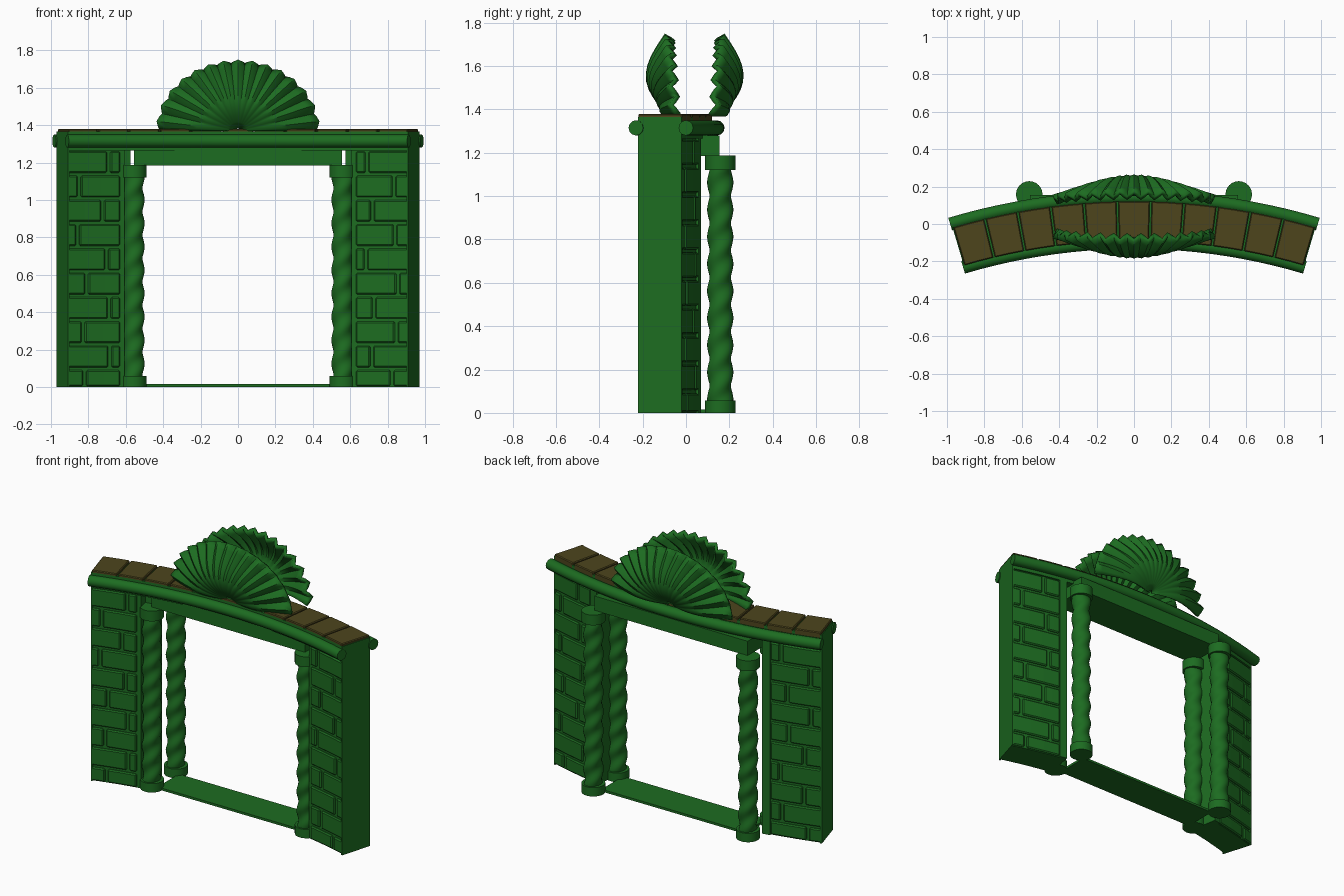
import bpy, bmesh, random
from math import sin, cos, pi, radians, asin, hypot

if "Cube" in bpy.data.objects:
    bpy.data.objects.remove(bpy.data.objects["Cube"])

random.seed(4)
YC = -3.294            # centre of the plan arc
R_IN, R_OUT = 3.204, 3.415
END = radians(16.5)


def material(name, col):
    m = bpy.data.materials.new(name)
    m.diffuse_color = (*col, 1)
    m.use_nodes = True
    m.node_tree.nodes["Principled BSDF"].inputs["Base Color"].default_value = m.diffuse_color
    return m


GREEN = material("dark_green", (0.012, 0.15, 0.015))
OLIVE = material("olive", (0.075, 0.06, 0.012))


def finish(name, bm, mat, bevel=0, smooth=None):
    bmesh.ops.recalc_face_normals(bm, faces=bm.faces)
    me = bpy.data.meshes.new(name)
    bm.to_mesh(me)
    bm.free()
    ob = bpy.data.objects.new(name, me)
    bpy.context.collection.objects.link(ob)
    me.materials.append(mat)
    if bevel:
        b = ob.modifiers.new("bevel", 'BEVEL')
        b.width = bevel
        b.segments = 1
    if smooth:
        bpy.ops.object.select_all(action='DESELECT')
        ob.select_set(True)
        bpy.context.view_layer.objects.active = ob
        bpy.ops.object.shade_smooth_by_angle(angle=radians(smooth))
    return ob


def skin(bm, rings, caps=True):
    """Bridge closed rings of points."""
    vs = [[bm.verts.new(p) for p in r] for r in rings]
    n = len(vs[0])
    for a, b in zip(vs, vs[1:]):
        for i in range(n):
            bm.faces.new((a[i], a[(i + 1) % n], b[(i + 1) % n], b[i]))
    if caps:
        bm.faces.new(vs[0])
        bm.faces.new(vs[-1])


def sweep(bm, profile, a0, a1, n):
    """Sweep an (r, z) profile along the plan arc."""
    rings = []
    for i in range(n + 1):
        a = a0 + (a1 - a0) * i / n
        rings.append([(r * sin(a), YC + r * cos(a), z) for r, z in profile])
    skin(bm, rings)


def rect(r0, r1, z0, z1):
    return [(r0, z0), (r1, z0), (r1, z1), (r0, z1)]


def box(bm, x0, x1, y0, y1, z0, z1):
    skin(bm, [[(x0, y0, z), (x1, y0, z), (x1, y1, z), (x0, y1, z)] for z in (z0, z1)])


# Wall piers, door posts and bricks on both faces
for side, s in (("left", -1), ("right", 1)):
    bm = bmesh.new()
    sweep(bm, rect(R_IN + .012, R_OUT - .012, 0, 1.28), s * radians(10.9), s * END, 6)
    finish(side + "_pier", bm, GREEN)
    bm = bmesh.new()
    sweep(bm, rect(R_IN + .08, R_OUT, 0, 1.28), s * radians(10.1), s * radians(10.95), 1)
    finish(side + "_door_post", bm, GREEN)
    bm = bmesh.new()
    for r0, r1, xa in ((R_IN, R_IN + .03, .63), (R_OUT - .03, R_OUT, .645)):
        start = asin(xa / r0)
        for k in range(10):
            z0, z1 = max(.005, .13 * k - .025), .13 * k + .09
            f = (.25 if k % 2 else .7) + random.uniform(-.08, .12)
            cut = start + (END - start) * f
            g = .0028
            sweep(bm, rect(r0, r1, z0, z1), s * start, s * (cut - g), 2)
            sweep(bm, rect(r0, r1, z0, z1), s * (cut + g), s * (END - .001), 2)
    finish(side + "_bricks", bm, GREEN, bevel=.007)
    # plain end slab
    bm = bmesh.new()
    sweep(bm, rect(R_IN, R_OUT, 0, 1.28), s * (END - .003), s * END, 1)
    finish(side + "_end_slab", bm, GREEN)

# Curved band over the gate, coping tiles and round mouldings
bm = bmesh.new()
sweep(bm, rect(R_IN, R_OUT, 1.265, 1.365), -END, END, 22)
finish("top_band", bm, GREEN)
bm = bmesh.new()
step = 2 * END / 11
for i in range(11):
    a = -END + i * step
    sweep(bm, rect(R_IN, R_OUT, 1.34, 1.38), a + .0015, a + step - .0015, 2)
finish("coping_tiles", bm, OLIVE, bevel=.005)
for name, r in (("front_moulding", R_IN - .008), ("back_moulding", R_OUT + .022)):
    bm = bmesh.new()
    ring = [(r + .035 * cos(2 * pi * k / 12), 1.315 + .035 * sin(2 * pi * k / 12)) for k in range(12)]
    sweep(bm, ring, -END - .002, END + .002, 22)
    finish(name, bm, GREEN, smooth=40)

# Straight lintel and threshold
bm = bmesh.new()
box(bm, -.555, .555, -.10, .155, 1.185, 1.28)
finish("lintel", bm, GREEN)
bm = bmesh.new()
box(bm, -.52, .52, -.09, .13, 0, .015)
finish("threshold", bm, GREEN)


# Twisted columns with round base and capital
def column(name, cx, cy):
    bm = bmesh.new()
    n, rows = 24, 60
    rings = []
    for j in range(rows + 1):
        z = .04 + 1.1 * j / rows
        ring = []
        for i in range(n):
            a = 2 * pi * i / n
            r = .055 + .006 * cos(2 * a - 2 * pi * z / .125)
            ring.append((cx + r * cos(a), cy + r * sin(a), z))
        rings.append(ring)
    skin(bm, rings)
    for z0, z1 in ((0, .058), (1.12, 1.187)):
        skin(bm, [[(cx + .071 * cos(2 * pi * i / n), cy + .071 * sin(2 * pi * i / n), z)
                   for i in range(n)] for z in (z0, z1)])
    finish(name, bm, GREEN, smooth=40)


for side, s in (("left", -1), ("right", 1)):
    column(side + "_front_column", s * .56, -.09)
    column(side + "_back_column", s * .56, .158)


# Pair of scalloped shells standing on the coping, facing front and back
def shell(name, face):
    bm = bmesh.new()
    lobes, sub, rows = 15, 4, 10
    cols = lobes * sub
    grid = []
    for i in range(cols + 1):
        a = pi * i / cols
        tri = 1 - 2 * abs(2 * ((i / sub) % 1) - 1) if i < cols else -1
        rim = .425 / hypot(cos(a), sin(a) * .425 / .36)
        line = []
        for j in range(rows + 1):
            t = .04 + .96 * j / rows
            rr = rim * t * (1 + .025 * tri * t)
            y = .06 + t * (.025 * sin(a) - .012) + .105 * (.45 + .55 * sin(a)) * sin(pi * t ** .9)
            y += .016 * tri * t * t
            line.append(bm.verts.new((rr * cos(a), .04 + face * (y + .04), 1.375 + rr * sin(a))))
        grid.append(line)
    for p, q in zip(grid, grid[1:]):
        for j in range(rows):
            vs = (p[j], p[j + 1], q[j + 1], q[j])
            bm.faces.new(vs if face > 0 else vs[::-1])
    ob = finish(name, bm, GREEN, smooth=35)
    sol = ob.modifiers.new("thickness", 'SOLIDIFY')
    sol.thickness = .022
    sol.offset = 0


shell("front_shell", -1)
shell("back_shell", 1)
